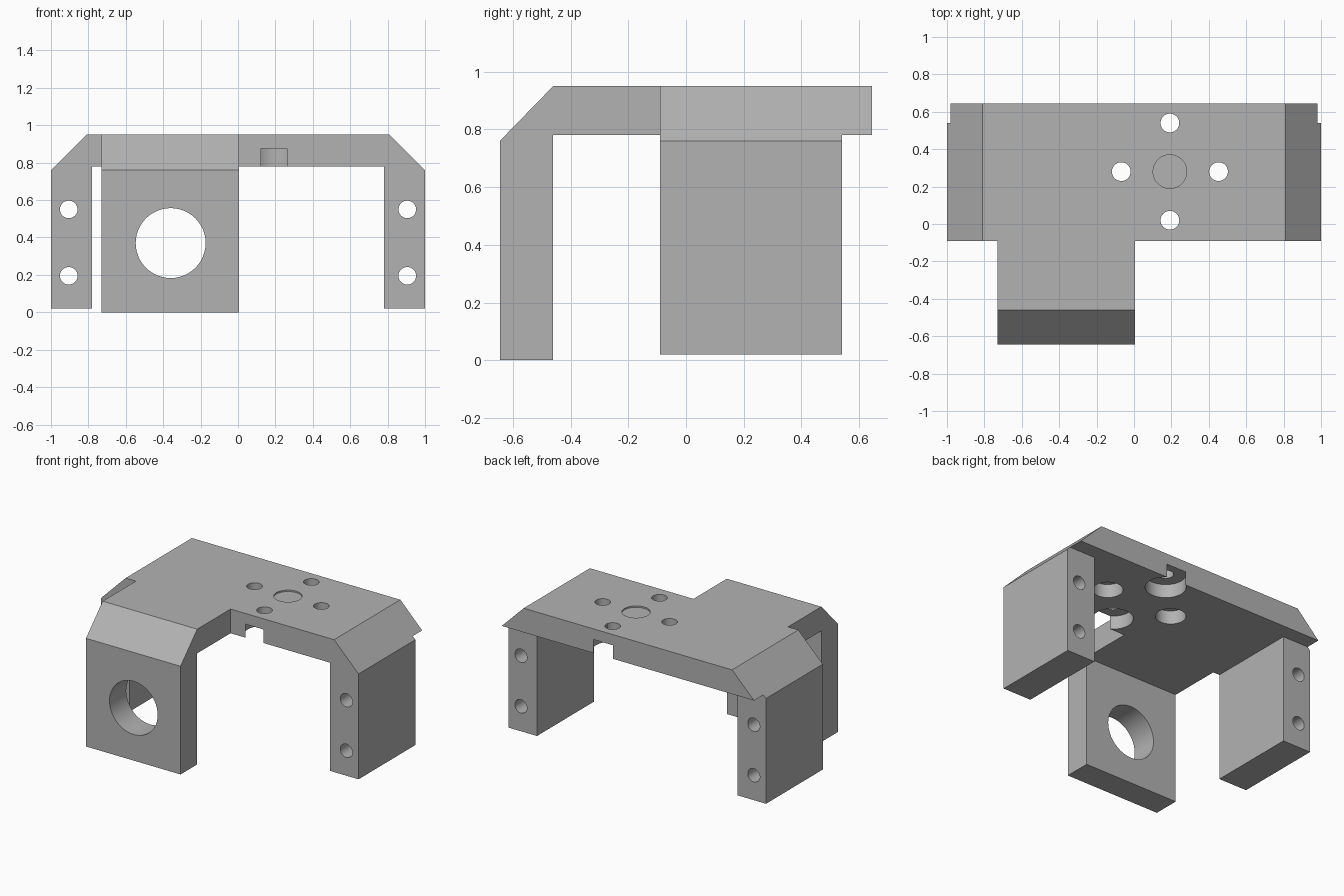
import bpy
import bmesh
import math
from mathutils import Matrix, Vector

cube = bpy.data.objects.get("Cube")
if cube:
    bpy.data.objects.remove(cube, do_unlink=True)

grey = bpy.data.materials.new("plain_grey")
grey.use_nodes = True
colour = (0.45, 0.45, 0.45, 1)
grey.diffuse_color = colour
grey.node_tree.nodes["Principled BSDF"].inputs["Base Color"].default_value = colour


def add_object(name, bm):
    bmesh.ops.recalc_face_normals(bm, faces=bm.faces)
    mesh = bpy.data.meshes.new(name)
    bm.to_mesh(mesh)
    bm.free()
    mesh.materials.append(grey)
    obj = bpy.data.objects.new(name, mesh)
    bpy.context.collection.objects.link(obj)
    return obj


def prism(name, profile, axis, lo, hi):
    """Extrude a 2D profile along x (profile is y, z) or y (profile is x, z)."""
    bm = bmesh.new()
    place = (lambda a, b: (lo, a, b)) if axis == "x" else (lambda a, b: (a, lo, b))
    face = bm.faces.new([bm.verts.new(place(a, b)) for a, b in profile])
    extruded = bmesh.ops.extrude_face_region(bm, geom=[face])["geom"]
    step = Vector((hi - lo, 0, 0)) if axis == "x" else Vector((0, hi - lo, 0))
    verts = [v for v in extruded if isinstance(v, bmesh.types.BMVert)]
    bmesh.ops.translate(bm, verts=verts, vec=step)
    return add_object(name, bm)


def cylinder(name, centre, radius, depth, axis="z"):
    bm = bmesh.new()
    turn = Matrix.Rotation(math.pi / 2, 4, "X") if axis == "y" else Matrix()
    bmesh.ops.create_cone(bm, cap_ends=True, segments=48, radius1=radius,
                          radius2=radius, depth=depth,
                          matrix=Matrix.Translation(centre) @ turn)
    return add_object(name, bm)


def combine(target, other, operation):
    other.hide_render = True
    mod = target.modifiers.new("combine", "BOOLEAN")
    mod.operation = operation
    mod.solver = "EXACT"
    mod.object = other
    bpy.context.view_layer.objects.active = target
    bpy.ops.object.modifier_apply(modifier=mod.name)
    bpy.data.objects.remove(other, do_unlink=True)


TOP, UNDER, SHOULDER, FOOT = 0.95, 0.78, 0.76, 0.02
FRONT, LEG_BACK, BACK = -0.09, 0.54, 0.645

# Chamfered bridge with both side legs
half = [(0.81, TOP), (1, SHOULDER), (1, FOOT), (0.78, FOOT), (0.78, UNDER)]
bridge = half + [(-x, z) for x, z in reversed(half)]
bracket = prism("mounting_bracket", bridge, "y", FRONT, LEG_BACK)

# Plate overhang behind the legs
edge = [(0.81, TOP), (0.98, UNDER)]
overhang = prism("rear_overhang", edge + [(-x, z) for x, z in reversed(edge)],
                 "y", LEG_BACK - 0.1, BACK)
combine(bracket, overhang, "UNION")

# Front arm with its hanging plate
arm = [(FRONT + 0.05, TOP), (-0.46, TOP), (-0.645, SHOULDER), (-0.645, 0),
       (-0.46, 0), (-0.46, UNDER), (FRONT + 0.05, UNDER)]
combine(bracket, prism("front_arm", arm, "x", -0.73, 0.005), "UNION")

# Large hole in the front plate
combine(bracket, cylinder("front_bore", (-0.36, -0.55, 0.37), 0.187, 0.4, "y"),
        "DIFFERENCE")

# Long holes through the legs
for x in (-0.905, 0.905):
    for z in (0.195, 0.55):
        combine(bracket, cylinder("leg_hole", (x, 0.22, z), 0.047, 1, "y"),
                "DIFFERENCE")

# Four top holes, counterbored from below; the front and rear ones break the edges
CX, CY, SPREAD = 0.192, 0.28, 0.26
for dx, dy, bore in ((0, 1, 0.13), (0, -1, 0.13), (1, 0, 0.097), (-1, 0, 0.097)):
    x, y = CX + dx * SPREAD, CY + dy * SPREAD
    combine(bracket, cylinder("screw_hole", (x, y, 0.9), 0.05, 0.5), "DIFFERENCE")
    combine(bracket, cylinder("counterbore", (x, y, 0.775), bore, 0.2), "DIFFERENCE")

# Shallow round recess between the top holes
combine(bracket, cylinder("recess", (CX, CY, TOP + 0.04), 0.09, 0.1), "DIFFERENCE")

# Merge flat regions and shade
bm = bmesh.new()
bm.from_mesh(bracket.data)
bmesh.ops.remove_doubles(bm, verts=bm.verts, dist=0.0001)
bmesh.ops.dissolve_limit(bm, angle_limit=0.01, verts=bm.verts, edges=bm.edges)
bm.to_mesh(bracket.data)
bm.free()
bpy.ops.object.select_all(action="DESELECT")
bracket.select_set(True)
bpy.context.view_layer.objects.active = bracket
bpy.ops.object.shade_smooth_by_angle(angle=math.radians(30))
